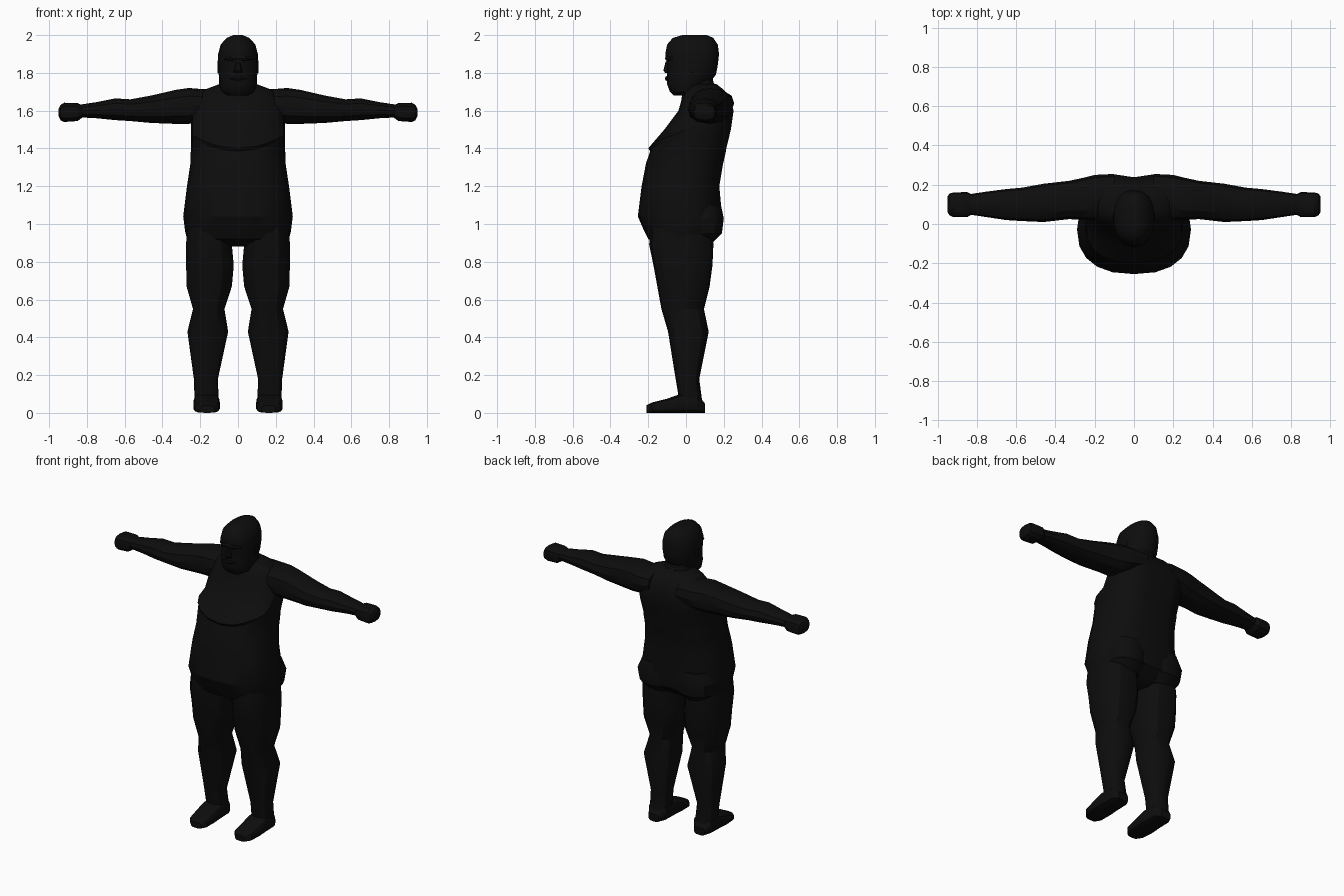
import bpy, bmesh, math

skin = bpy.data.materials.new("near_black")
skin.diffuse_color = (0.004, 0.004, 0.004, 1)

AXES = {"z": lambda t, a, b: (a, b, t),   # a = x, b = y
        "x": lambda t, a, b: (t, a, b),   # a = y, b = z
        "y": lambda t, a, b: (a, t, b)}   # a = x, b = z


def loft(name, axis, rings, sides=14, power=2.3, mirror=False, shape=None, angle=28):
    """Skin rounded cross-sections given as (position, a_min, a_max, b_min, b_max)."""
    bm = bmesh.new()
    loops = []
    for t, a0, a1, b0, b1 in rings:
        loop = []
        for i in range(sides):
            g = 2 * math.pi * i / sides + math.pi / 2
            c, s = math.cos(g), math.sin(g)
            a = (a0 + a1) / 2 + (a1 - a0) / 2 * math.copysign(abs(c) ** (2 / power), c)
            b = (b0 + b1) / 2 + (b1 - b0) / 2 * math.copysign(abs(s) ** (2 / power), s)
            loop.append(bm.verts.new(AXES[axis](t, a, b)))
        loops.append(loop)
    for lo, hi in zip(loops, loops[1:]):
        for i in range(sides):
            j = (i + 1) % sides
            bm.faces.new((lo[i], lo[j], hi[j], hi[i]))
    bm.faces.new(loops[0])
    bm.faces.new(loops[-1])
    if shape:
        for v in bm.verts:
            shape(v.co)
    bmesh.ops.recalc_face_normals(bm, faces=bm.faces)
    me = bpy.data.meshes.new(name)
    bm.to_mesh(me)
    bm.free()
    me.materials.append(skin)
    ob = bpy.data.objects.new(name, me)
    bpy.context.collection.objects.link(ob)
    if mirror:
        ob.modifiers.new("Mirror", "MIRROR")
    bpy.ops.object.select_all(action="DESELECT")
    ob.select_set(True)
    bpy.context.view_layer.objects.active = ob
    bpy.ops.object.shade_smooth_by_angle(angle=math.radians(angle))
    return ob


def sculpt_torso(co):
    # spine groove, then the curved lower edge of the chest
    if abs(co.x) < 0.01 and co.y > 0.1 and co.z > 0.9:
        co.y -= 0.02
    if abs(co.z - 1.39) < 0.03 and co.y < 0:
        co.z += 0.07 * (co.x / 0.24) ** 2


# Torso with heavy belly, chest and sloping shoulders
loft("torso", "z", [
    (0.88, -0.12, 0.12, -0.12, 0.08),
    (0.92, -0.27, 0.27, -0.20, 0.15),
    (0.96, -0.28, 0.28, -0.22, 0.19),
    (1.04, -0.29, 0.29, -0.255, 0.20),
    (1.20, -0.27, 0.27, -0.235, 0.185),
    (1.32, -0.252, 0.252, -0.212, 0.205),
    (1.385, -0.25, 0.25, -0.190, 0.22),
    (1.40, -0.25, 0.25, -0.20, 0.222),
    (1.50, -0.25, 0.25, -0.115, 0.245),
    (1.60, -0.25, 0.25, -0.04, 0.258),
    (1.67, -0.22, 0.22, -0.02, 0.235),
    (1.71, -0.18, 0.18, 0.00, 0.205),
    (1.74, -0.10, 0.10, 0.02, 0.165)], sides=20, power=2.4, shape=sculpt_torso)

# Buttocks
loft("buttock", "z", [
    (0.90, 0.04, 0.22, -0.05, 0.14),
    (0.95, 0.012, 0.26, -0.05, 0.19),
    (1.03, 0.012, 0.27, -0.05, 0.20),
    (1.10, 0.03, 0.24, -0.05, 0.185)], mirror=True)

# Legs
loft("leg", "z", [
    (0.03, 0.10, 0.23, -0.03, 0.09),
    (0.18, 0.105, 0.235, -0.055, 0.07),
    (0.43, 0.05, 0.27, -0.095, 0.12),
    (0.55, 0.07, 0.24, -0.13, 0.095),
    (0.67, 0.03, 0.275, -0.152, 0.125),
    (0.78, 0.02, 0.277, -0.172, 0.14),
    (0.89, 0.03, 0.278, -0.195, 0.145),
    (0.98, 0.03, 0.27, -0.19, 0.14)], power=2.5, mirror=True)

# Feet
loft("foot", "y", [
    (-0.21, 0.125, 0.20, 0.0, 0.04),
    (-0.18, 0.10, 0.228, 0.0, 0.055),
    (-0.10, 0.095, 0.237, 0.0, 0.075),
    (-0.03, 0.097, 0.235, 0.0, 0.10),
    (0.06, 0.10, 0.232, 0.0, 0.10),
    (0.10, 0.13, 0.205, 0.0, 0.05)], power=3.5, mirror=True)

# Arms, from the shoulder to the wrist
loft("arm", "x", [
    (0.10, 0.04, 0.255, 1.57, 1.71),
    (0.20, 0.02, 0.25, 1.54, 1.715),
    (0.26, 0.02, 0.235, 1.53, 1.72),
    (0.33, 0.025, 0.22, 1.53, 1.71),
    (0.46, 0.01, 0.205, 1.535, 1.68),
    (0.57, 0.015, 0.185, 1.545, 1.66),
    (0.65, 0.02, 0.178, 1.55, 1.665),
    (0.75, 0.035, 0.165, 1.56, 1.645),
    (0.85, 0.05, 0.15, 1.565, 1.63)], sides=12, mirror=True)

# Fists
loft("fist", "x", [
    (0.815, 0.055, 0.145, 1.57, 1.625),
    (0.85, 0.035, 0.163, 1.545, 1.64),
    (0.92, 0.035, 0.16, 1.54, 1.642),
    (0.94, 0.045, 0.155, 1.55, 1.63),
    (0.95, 0.06, 0.14, 1.57, 1.61)], sides=12, power=2.8, mirror=True)

# Neck
loft("neck", "z", [
    (1.62, -0.12, 0.12, -0.03, 0.20),
    (1.69, -0.10, 0.10, -0.02, 0.19),
    (1.75, -0.085, 0.085, -0.02, 0.145),
    (1.80, -0.085, 0.085, -0.02, 0.14)])

# Head with jaw
loft("head", "z", [
    (1.68, -0.05, 0.05, -0.065, -0.005),
    (1.70, -0.085, 0.085, -0.085, 0.05),
    (1.74, -0.10, 0.10, -0.10, 0.12),
    (1.79, -0.102, 0.102, -0.10, 0.158),
    (1.84, -0.105, 0.105, -0.10, 0.168),
    (1.90, -0.105, 0.105, -0.11, 0.175),
    (1.95, -0.092, 0.092, -0.10, 0.168),
    (1.985, -0.06, 0.06, -0.07, 0.145),
    (2.00, -0.025, 0.025, -0.02, 0.11)], sides=16, power=2.3, angle=35)

# Face details
loft("brow", "x", [
    (-0.075, -0.085, -0.05, 1.868, 1.885),
    (-0.04, -0.112, -0.07, 1.862, 1.892),
    (0.04, -0.112, -0.07, 1.862, 1.892),
    (0.075, -0.085, -0.05, 1.868, 1.885)], sides=8)
loft("nose", "z", [
    (1.80, -0.02, 0.02, -0.11, -0.08),
    (1.812, -0.022, 0.022, -0.12, -0.08),
    (1.86, -0.01, 0.01, -0.108, -0.08)], sides=8)
loft("mouth", "x", [
    (-0.045, -0.098, -0.07, 1.765, 1.775),
    (0.0, -0.112, -0.07, 1.755, 1.785),
    (0.045, -0.098, -0.07, 1.765, 1.775)], sides=8)
loft("ear", "x", [
    (0.095, 0.02, 0.05, 1.80, 1.86),
    (0.108, 0.02, 0.06, 1.80, 1.865)], sides=8, mirror=True)
